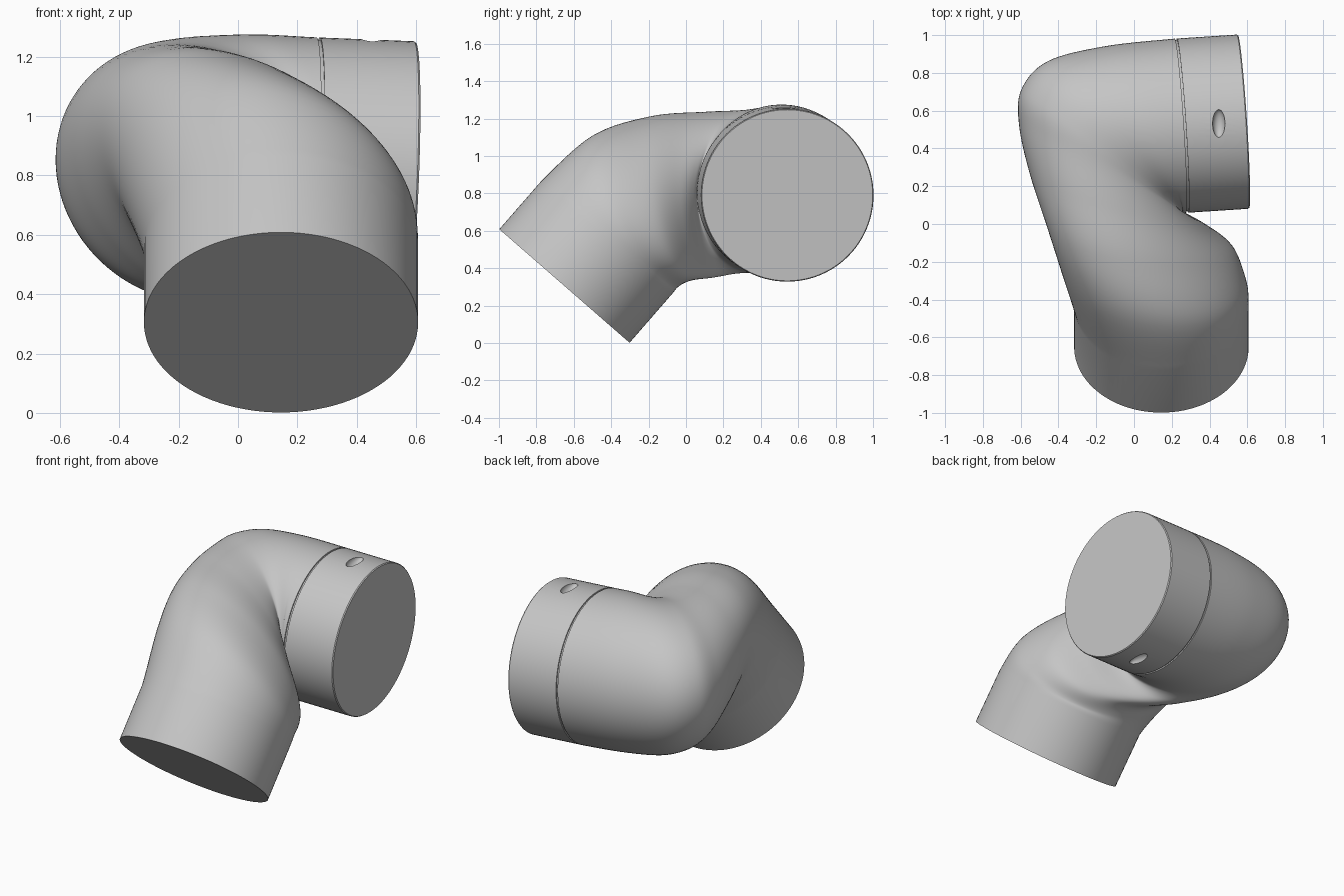
import bpy, bmesh, math
from mathutils import Vector as V

cube = bpy.data.objects.get("Cube")
if cube:
    bpy.data.objects.remove(cube, do_unlink=True)

SIDES = 96
R = 0.462

grey = bpy.data.materials.new("plain grey")
grey.use_nodes = True
grey.diffuse_color = (0.56, 0.56, 0.56, 1)
grey.node_tree.nodes["Principled BSDF"].inputs["Base Color"].default_value = (0.56, 0.56, 0.56, 1)


def loft(name, rings):
    """Skin a list of (centre, side axis, up axis) ellipses and close both ends."""
    bm = bmesh.new()
    loops = []
    for c, side, up in rings:
        angles = [math.tau * i / SIDES for i in range(SIDES)]
        loops.append([bm.verts.new(c + side * math.cos(a) + up * math.sin(a)) for a in angles])
    for a, b in zip(loops, loops[1:]):
        for i in range(SIDES):
            j = (i + 1) % SIDES
            bm.faces.new((a[i], a[j], b[j], b[i]))
    bm.faces.new(loops[0])
    bm.faces.new(loops[-1])
    bmesh.ops.recalc_face_normals(bm, faces=bm.faces[:])
    mesh = bpy.data.meshes.new(name)
    bm.to_mesh(mesh)
    bm.free()
    obj = bpy.data.objects.new(name, mesh)
    bpy.context.collection.objects.link(obj)
    mesh.materials.append(grey)
    return obj


def smooth(obj):
    bpy.ops.object.select_all(action='DESELECT')
    obj.select_set(True)
    bpy.context.view_layer.objects.active = obj
    bpy.ops.object.shade_smooth_by_angle(angle=math.radians(35))


def spline(keys, steps):
    """Catmull-Rom through rings, each ring being a tuple of vectors."""
    out = []
    for i in range(1, len(keys) - 2):
        for s in range(steps):
            t = s / steps
            ring = []
            for p, a, b, q in zip(*keys[i - 1:i + 3]):
                ring.append(a + (b - p) * (t / 2) + (p * 2 - a * 5 + b * 4 - q) * (t * t / 2)
                            + (a * 3 - p - b * 3 + q) * (t ** 3 / 2))
            out.append(tuple(ring))
    out.append(keys[-2])
    return out


def bend_ring(outer, inner, z, up, rise):
    a, b = V((*outer, z + rise)), V((*inner, z - rise))
    return (a + b) / 2, (a - b) / 2, V(up)


# Straight inlet: axis climbs towards the back
inlet_dir = V((0, 0.657, 0.754))
inlet_end = V((0.145, -0.65, 0.305))
inlet_axes = (V((-R, 0, 0)), V((0, -0.754, 0.657)) * R)


def inlet(d):
    return (inlet_end + inlet_dir * d, *inlet_axes)


# Straight outlet: axis runs sideways
outlet_dir = V((0.997, 0.065, -0.04)).normalized()
outlet_end = V((0.58, 0.542, 0.79))
outlet_axes = (V((-0.065, 0.998, 0)) * R, V((0.04, 0, 1)) * R)


def outlet(d, scale=1.0):
    return (outlet_end - outlet_dir * d, outlet_axes[0] * scale, outlet_axes[1] * scale)


# Double elbow between the two straight ends
seam = 0.335
keys = [
    inlet(0.2),
    inlet(0.34),
    bend_ring((-0.39, -0.2), (0.595, -0.335), 0.707, (-0.03, -0.232, 0.402), 0.05),
    bend_ring((-0.455, 0), (0.525, -0.155), 0.774, (-0.06, -0.12, 0.432), 0.08),
    bend_ring((-0.55, 0.27), (0.395, -0.025), 0.793, (-0.04, -0.04, 0.438), 0.07),
    bend_ring((-0.608, 0.52), (0.3, 0.04), 0.808, (-0.01, 0, 0.435), 0.045),
    bend_ring((-0.597, 0.71), (0.265, 0.055), 0.816, (0.01, 0, 0.44), 0.04),
    bend_ring((-0.46, 0.86), (0.255, 0.06), 0.817, (0.02, 0, 0.452), 0.03),
    bend_ring((-0.16, 0.94), (0.26, 0.065), 0.815, (0.02, 0, 0.46), 0.01),
    outlet(seam),
    outlet(seam - 0.2),
]
elbow = loft("elbow_pipe", [inlet(0)] + spline(keys, 8)
             + [outlet(seam, 0.982), outlet(seam - 0.02, 0.982)])
smooth(elbow)

# End collar, separated from the elbow by a fine groove
collar = loft("end_collar", [outlet(seam - 0.011, 0.978), outlet(seam - 0.011),
                             outlet(0.006), outlet(0, 0.99)])

# Shallow oval dimples above and below the collar
for sign in (1, -1):
    centre = outlet_end - outlet_dir * 0.15 + outlet_axes[1] * sign
    bpy.ops.mesh.primitive_uv_sphere_add(segments=32, ring_count=16, location=centre)
    cutter = bpy.context.object
    cutter.name = "dimple_cutter"
    cutter.scale = (0.033, 0.075, 0.035)
    cutter.hide_render = True
    cutter.data.materials.append(grey)
    cut = collar.modifiers.new("dimple", 'BOOLEAN')
    cut.operation = 'DIFFERENCE'
    cut.solver = 'EXACT'
    cut.object = cutter
    bpy.context.view_layer.objects.active = collar
    bpy.ops.object.modifier_apply(modifier=cut.name)
    bpy.data.objects.remove(cutter, do_unlink=True)
smooth(collar)
